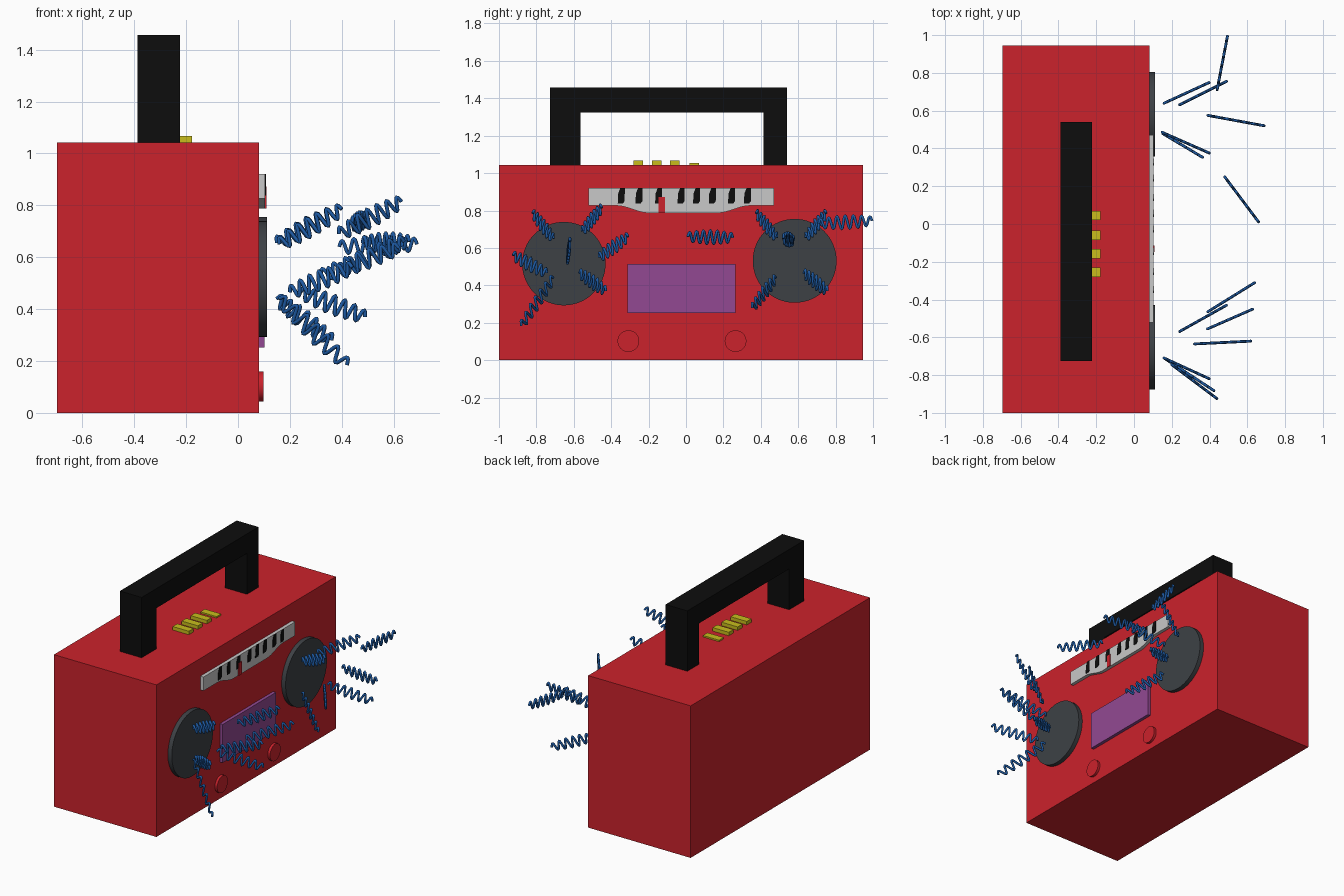
import bpy, bmesh, math
from mathutils import Vector

if "Cube" in bpy.data.objects:
    bpy.data.objects.remove(bpy.data.objects["Cube"])


def material(name, r, g, b):
    m = bpy.data.materials.new(name)
    m.diffuse_color = (r, g, b, 1)
    m.use_nodes = True
    m.node_tree.nodes["Principled BSDF"].inputs["Base Color"].default_value = m.diffuse_color
    return m


RED = material("red", 0.60, 0.016, 0.025)
BLACK = material("black", 0.004, 0.004, 0.004)
GREY = material("dark grey", 0.047, 0.053, 0.06)
SILVER = material("light grey", 0.58, 0.58, 0.58)
PURPLE = material("purple", 0.29, 0.066, 0.29)
YELLOW = material("yellow", 0.58, 0.51, 0.012)
BLUE = material("blue", 0.012, 0.10, 0.36)


def prism(name, pts, x0, x1, mat):
    """Extrude a (y, z) outline along x."""
    bm = bmesh.new()
    face = bm.faces.new([bm.verts.new((x0, y, z)) for y, z in pts])
    ext = bmesh.ops.extrude_face_region(bm, geom=[face])
    for v in ext["geom"]:
        if isinstance(v, bmesh.types.BMVert):
            v.co.x = x1
    bmesh.ops.recalc_face_normals(bm, faces=bm.faces)
    me = bpy.data.meshes.new(name)
    bm.to_mesh(me)
    bm.free()
    me.materials.append(mat)
    ob = bpy.data.objects.new(name, me)
    bpy.context.collection.objects.link(ob)
    return ob


def box(name, x0, x1, y0, y1, z0, z1, mat):
    return prism(name, [(y0, z0), (y1, z0), (y1, z1), (y0, z1)], x0, x1, mat)


def disc(name, y, z, r, x1, mat, n=64):
    pts = [(y + r * math.cos(2 * math.pi * i / n), z + r * math.sin(2 * math.pi * i / n))
           for i in range(n)]
    ob = prism(name, pts, 0.07, x1, mat)
    bpy.ops.object.select_all(action='DESELECT')
    bpy.context.view_layer.objects.active = ob
    ob.select_set(True)
    bpy.ops.object.shade_smooth_by_angle(angle=math.radians(30))


# Case and carrying handle
box("case", -0.697, 0.081, -1.0, 0.945, 0, 1.043, RED)
prism("handle", [(-0.726, 1.03), (-0.565, 1.03), (-0.565, 1.323), (0.415, 1.323),
                 (0.415, 1.03), (0.54, 1.03), (0.54, 1.457), (-0.726, 1.457)],
      -0.388, -0.223, BLACK)

# Top buttons, the last one pressed in
for y, z in ((-0.255, 1.067), (-0.157, 1.067), (-0.06, 1.067), (0.045, 1.053)):
    box("top_button", -0.30, -0.177, y - 0.025, y + 0.025, 1.03, z, YELLOW)

# Speakers and knobs
disc("speaker", -0.653, 0.516, 0.223, 0.111, GREY)
disc("speaker", 0.581, 0.531, 0.224, 0.111, GREY)
for y in (-0.308, 0.265):
    disc("knob", y, 0.102, 0.058, 0.098, RED, 32)

# Cassette window
box("cassette_window", 0.07, 0.103, -0.313, 0.264, 0.252, 0.515, PURPLE)

# Tuning dial: strip with a curved drop in the middle
dial = [(-0.522, 0.921), (-0.522, 0.826)]
for i in range(9):
    t = i / 8
    dial.append((-0.37 + 0.17 * t, 0.826 - 0.039 * t * t * (3 - 2 * t)))
for i in range(9):
    t = i / 8
    dial.append((0.17 + 0.17 * t, 0.787 + 0.039 * t * t * (3 - 2 * t)))
dial += [(0.471, 0.826), (0.471, 0.921)]
prism("tuning_dial", dial, 0.07, 0.104, SILVER)
for y in (-0.345, -0.25, -0.145, -0.025, 0.058, 0.142, 0.245, 0.33):
    prism("dial_mark", [(y - 0.02, 0.838), (y + 0.008, 0.838), (y + 0.017, 0.85),
                        (y + 0.018, 0.921), (y - 0.006, 0.921), (y - 0.018, 0.89)],
          0.10, 0.107, BLACK)
box("tuning_needle", 0.10, 0.109, -0.147, -0.113, 0.787, 0.873, RED)


# Sound waves: wiggling tubes between two points
def wave(a, b, amp=0.036, cycles=6.5, n=78):
    a, b = Vector(a), Vector(b)
    d = (b - a).normalized()
    side = d.cross(Vector((0, 0, 1))).normalized()
    up = side.cross(d)
    cu = bpy.data.curves.new("sound_wave", 'CURVE')
    cu.dimensions = '3D'
    cu.bevel_depth = 0.0075
    cu.bevel_resolution = 1
    cu.use_fill_caps = True
    sp = cu.splines.new('POLY')
    sp.points.add(n)
    for i, p in enumerate(sp.points):
        t = i / n
        k = amp * (0.6 + 0.4 * math.sin(math.pi * t))
        co = a.lerp(b, t) + up * k * math.sin(2 * math.pi * cycles * t)
        p.co = (*co, 1)
    sp.use_smooth = True
    cu.materials.append(BLUE)
    ob = bpy.data.objects.new("sound_wave", cu)
    bpy.context.collection.objects.link(ob)
    return ob


WAVES = [
    # left speaker
    ((0.16, -0.71, 0.65), (0.40, -0.82, 0.785)),
    ((0.39, -0.555, 0.69), (0.63, -0.45, 0.815)),
    ((0.32, -0.635, 0.53), (0.62, -0.62, 0.635)),
    ((0.39, -0.465, 0.55), (0.64, -0.31, 0.66)),
    ((0.20, -0.745, 0.465), (0.44, -0.925, 0.56)),
    ((0.24, -0.57, 0.465), (0.49, -0.43, 0.37)),
    ((0.16, -0.71, 0.44), (0.42, -0.88, 0.185)),
    # right speaker
    ((0.15, 0.48, 0.44), (0.36, 0.355, 0.28)),
    ((0.24, 0.63, 0.465), (0.49, 0.755, 0.37)),
    ((0.15, 0.485, 0.655), (0.40, 0.375, 0.785)),
    ((0.39, 0.575, 0.64), (0.69, 0.52, 0.65)),
    ((0.16, 0.64, 0.655), (0.40, 0.75, 0.785)),
    ((0.44, 0.71, 0.73), (0.495, 0.995, 0.745)),
    ((0.48, 0.25, 0.655), (0.66, 0.01, 0.66)),
]
waves = [wave(a, b) for a, b in WAVES]
bpy.ops.object.select_all(action='DESELECT')
for ob in waves:
    ob.select_set(True)
bpy.context.view_layer.objects.active = waves[0]
bpy.ops.object.convert(target='MESH')
